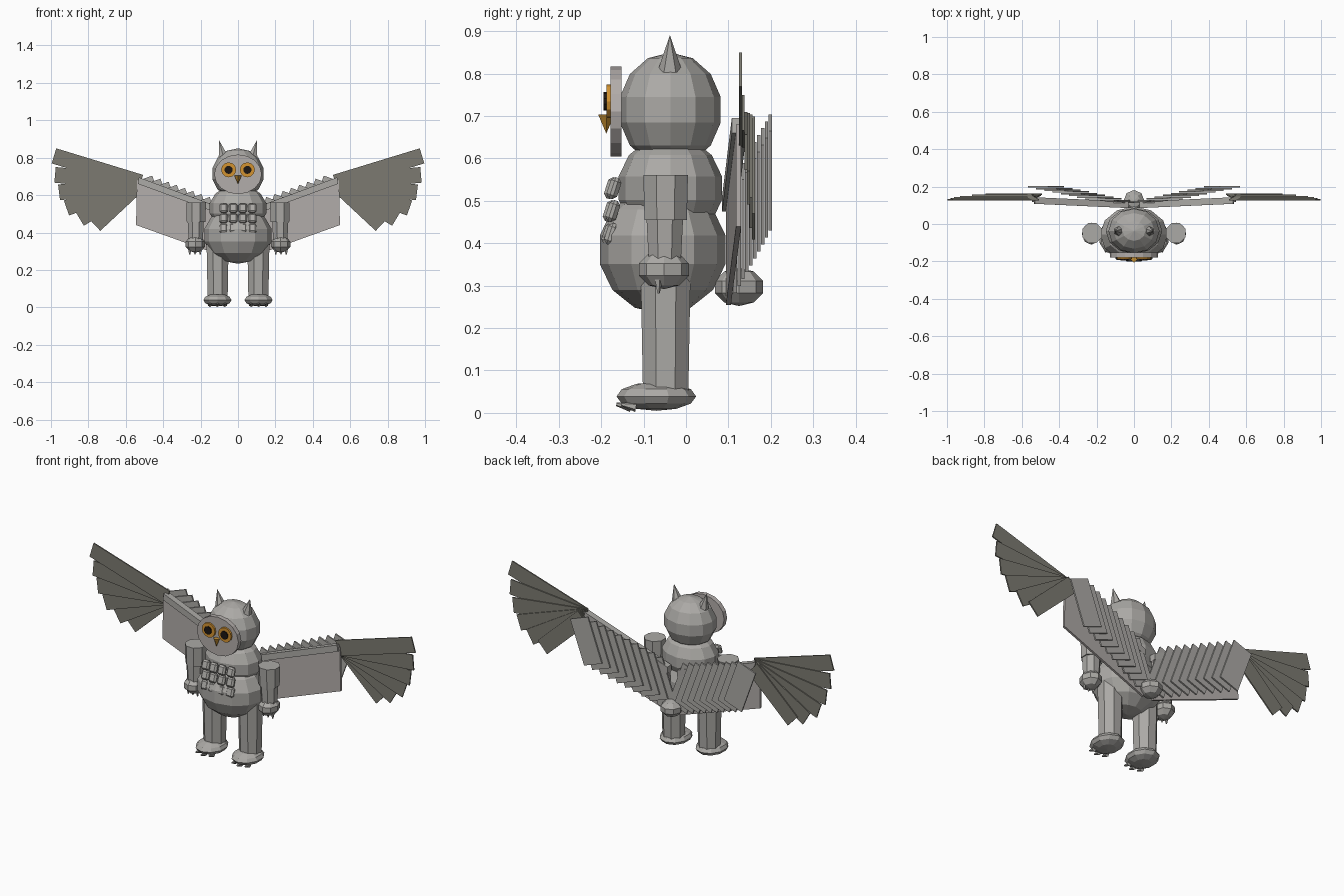
import bpy, bmesh
from math import radians, pi
from mathutils import Matrix, Vector

cube = bpy.data.objects.get("Cube")
if cube:
    bpy.data.objects.remove(cube, do_unlink=True)


def material(name, rgb):
    m = bpy.data.materials.new(name)
    m.use_nodes = True
    m.diffuse_color = (*rgb, 1)
    m.node_tree.nodes["Principled BSDF"].inputs["Base Color"].default_value = (*rgb, 1)
    return m


GREY = material("warm grey plumage", (0.41, 0.40, 0.38))
PALE = material("pale grey", (0.45, 0.42, 0.405))
DARK = material("dark flight feather", (0.2, 0.195, 0.165))
ORANGE = material("orange eye", (0.65, 0.29, 0.03))
BEAK = material("amber beak", (0.55, 0.27, 0.03))
BLACK = material("black pupil", (0.012, 0.008, 0.006))


def add(bm, name, mat, paired=False):
    """Make the object; a paired part is built on +x and copied to -x."""
    for side in (("left_", "right_") if paired else ("",)):
        if side == "right_":
            bm.transform(Matrix.Scale(-1, 4, (1, 0, 0)))
        bmesh.ops.recalc_face_normals(bm, faces=bm.faces)
        me = bpy.data.meshes.new(side + name)
        bm.to_mesh(me)
        me.materials.append(mat)
        bpy.context.collection.objects.link(bpy.data.objects.new(side + name, me))
    bm.free()


def placed(loc, scale=(1, 1, 1), rot=None):
    return Matrix.Translation(loc) @ (rot or Matrix()) @ Matrix.Diagonal((*scale, 1))


def ball(bm, loc, size, seg=12, rings=7):
    bmesh.ops.create_uvsphere(bm, u_segments=seg, v_segments=rings, radius=1,
                              matrix=placed(loc, size))


def tube(bm, loc, r1, r2, depth, seg=8, rot=None, scale=(1, 1, 1)):
    bmesh.ops.create_cone(bm, cap_ends=True, segments=seg, radius1=r1, radius2=r2,
                          depth=depth, matrix=placed(loc, scale, rot))


def box(bm, loc, size, rot=None):
    return bmesh.ops.create_cube(bm, size=1, matrix=placed(loc, size, rot))


def slab(bm, corners, thick):
    """Extrude a quad backwards along y."""
    face = bm.faces.new([bm.verts.new(c) for c in corners])
    out = bmesh.ops.extrude_face_region(bm, geom=[face])["geom"]
    bmesh.ops.translate(bm, verts=[v for v in out if isinstance(v, bmesh.types.BMVert)],
                        vec=(0, thick, 0))
    bm.faces.index_update()
    if not face.is_valid or len(bm.faces) < 6:
        bm.faces.new(bm.verts[:4])


def turn(deg, axis="Y"):
    return Matrix.Rotation(radians(deg), 4, axis)


# Body and head
for name, loc, size in (
        ("head", (0, -0.037, 0.715), (0.14, 0.122, 0.135)),
        ("chest", (0, -0.037, 0.53), (0.155, 0.125, 0.125)),
        ("belly", (0, -0.055, 0.385), (0.185, 0.152, 0.152)),
        ("tail", (0, 0.125, 0.297), (0.058, 0.06, 0.045))):
    bm = bmesh.new()
    ball(bm, loc, size, *((8, 5) if name == "tail" else (12, 7)))
    add(bm, name, GREY)

# Face disc
bm = bmesh.new()
tube(bm, (0, -0.165, 0.711), 1, 1, 0.026, 16, turn(90, "X"), (0.127, 0.106, 1))
add(bm, "face_disc", PALE)

# Eyes
bm = bmesh.new()
tube(bm, (0.05, -0.182, 0.735), 0.04, 0.04, 0.012, 12, turn(90, "X"))
add(bm, "eye", ORANGE, True)
bm = bmesh.new()
tube(bm, (0.05, -0.19, 0.735), 0.022, 0.022, 0.008, 10, turn(90, "X"))
add(bm, "pupil", BLACK, True)

# Beak pointing down
bm = bmesh.new()
tube(bm, (0, -0.188, 0.681), 0, 0.019, 0.045, 4)
add(bm, "beak", BEAK)

# Ear tufts
bm = bmesh.new()
tube(bm, (0.09, -0.038, 0.85), 0.028, 0, 0.085, 6, turn(14))
add(bm, "ear_tuft", GREY, True)

# Chest feather blocks, tilted out at the bottom
bm = bmesh.new()
for row in range(3):
    for col in range(4):
        x = (col - 1.5) * 0.051
        box(bm, (x, -0.179 - 0.003 * row + abs(x) * 0.12, 0.53 - 0.054 * row),
            (0.045, 0.026, 0.052), turn(-18, "X"))
bmesh.ops.bevel(bm, geom=bm.edges[:], offset=0.009, segments=1, affect="EDGES")
add(bm, "chest_feathers", GREY)

# Legs and feet
bm = bmesh.new()
tube(bm, (0.109, -0.048, 0.2), 0.058, 0.064, 0.3, 8, turn(22.5, "Z"))
add(bm, "leg", GREY, True)
bm = bmesh.new()
ball(bm, (0.11, -0.07, 0.039), (0.079, 0.094, 0.034), 10, 6)
add(bm, "foot", GREY, True)
bm = bmesh.new()
for dx in (-0.04, 0, 0.04):
    tube(bm, (0.11 + dx, -0.147 + abs(dx) * 0.3, 0.017), 0.012, 0.004, 0.035, 6,
         turn(80, "X"))
add(bm, "toe_claws", GREY, True)

# Arms and hands
bm = bmesh.new()
tube(bm, (0.224, -0.048, 0.508), 0.054, 0.057, 0.106, 8, turn(22.5, "Z"))
add(bm, "upper_arm", GREY, True)
bm = bmesh.new()
tube(bm, (0.226, -0.05, 0.41), 0.041, 0.047, 0.11, 8, turn(22.5, "Z"))
add(bm, "forearm", GREY, True)
bm = bmesh.new()
ball(bm, (0.228, -0.052, 0.338), (0.054, 0.062, 0.046), 8, 5)
add(bm, "hand", GREY, True)
bm = bmesh.new()
for dx in (-0.028, 0, 0.028):
    tube(bm, (0.23 + dx, -0.065, 0.3), 0.003, 0.011, 0.036, 5)
add(bm, "hand_claws", GREY, True)

# Wing panel and leading bar
bm = bmesh.new()
slab(bm, [(0.03, 0.094, 0.255), (0.545, 0.118, 0.44),
          (0.54, 0.118, 0.68), (0.03, 0.094, 0.49)], 0.012)
add(bm, "wing_panel", PALE, True)
bm = bmesh.new()
slab(bm, [(0.03, 0.085, 0.475), (0.535, 0.108, 0.66),
          (0.53, 0.108, 0.695), (0.03, 0.085, 0.51)], 0.035)
add(bm, "wing_bar", GREY, True)

# Overlapping back feathers, stepping out, up and back
bm = bmesh.new()
COUNT = 10
for i in range(COUNT):
    t = i / (COUNT - 1)
    box(bm, (0.075 + 0.395 * t, 0.116 + 0.083 * t, 0.42 + 0.147 * t),
        (0.115, 0.008, 0.25), turn(20))
add(bm, "back_feathers", GREY, True)

# Fan of flight feathers at the wing tip
bm = bmesh.new()
for i, length in enumerate((0.485, 0.46, 0.44, 0.42, 0.38, 0.335)):
    rot = turn(12 * i - 17)
    centre = Vector((0.52, 0.129 + 0.006 * i, 0.668)) + rot @ Vector((length / 2, 0, 0))
    box(bm, centre, (length, 0.007, 0.084), rot)
add(bm, "flight_feathers", DARK, True)
